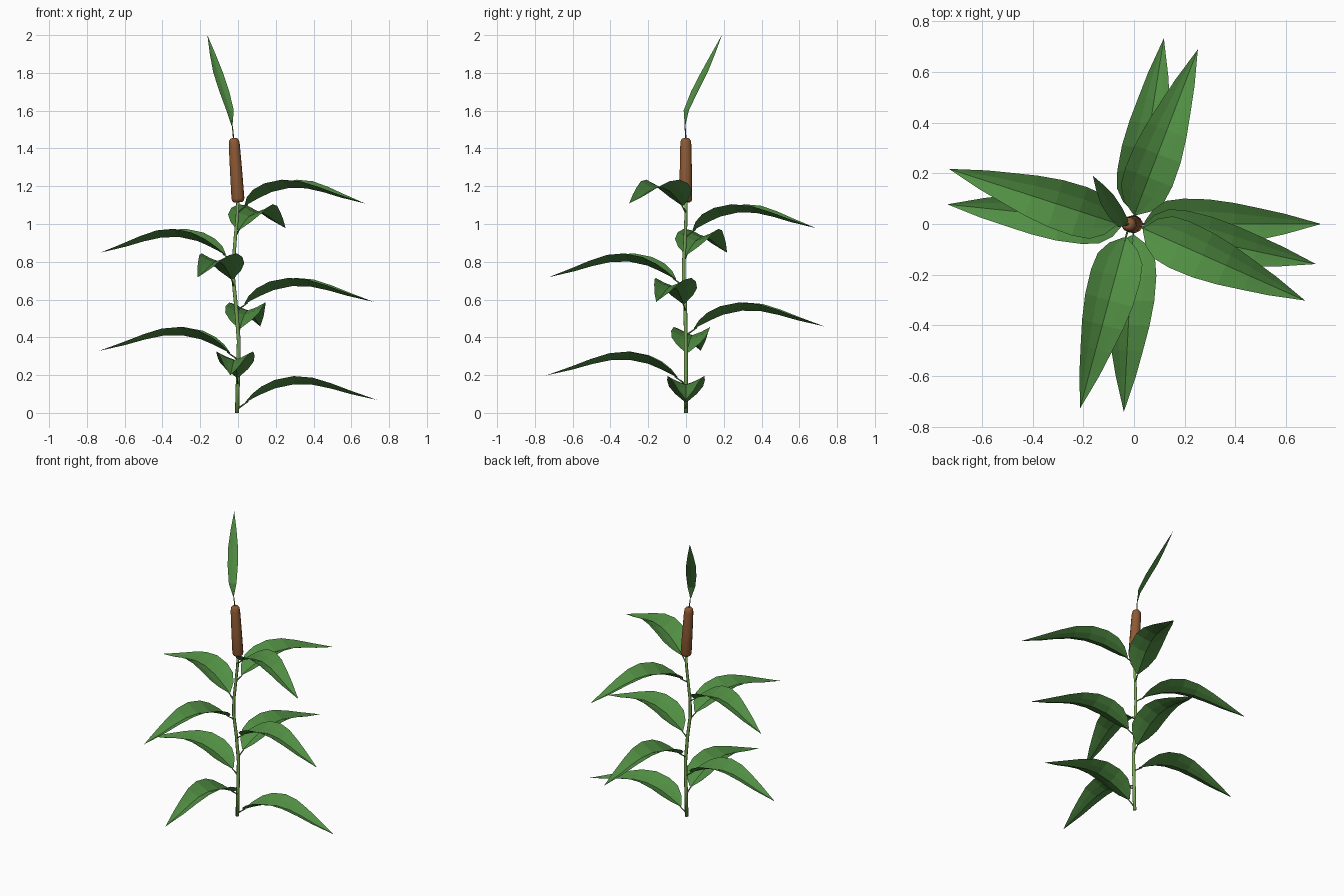
import bpy, bmesh, math
from mathutils import Vector

if "Cube" in bpy.data.objects:
    bpy.data.objects.remove(bpy.data.objects["Cube"])


def material(name, rgb):
    m = bpy.data.materials.new(name)
    m.diffuse_color = (*rgb, 1)
    m.use_nodes = True
    m.node_tree.nodes["Principled BSDF"].inputs["Base Color"].default_value = m.diffuse_color
    return m


LEAF = material("leaf green", (0.082, 0.27, 0.056))
STEM = material("stem green", (0.19, 0.38, 0.085))
BROWN = material("seed head brown", (0.27, 0.10, 0.033))


def finish(bm, name, mat, smooth=False):
    mesh = bpy.data.meshes.new(name)
    bm.to_mesh(mesh)
    bm.free()
    mesh.materials.append(mat)
    ob = bpy.data.objects.new(name, mesh)
    bpy.context.collection.objects.link(ob)
    for p in mesh.polygons:
        p.use_smooth = smooth
    return ob


def tube(name, path, radii, mat, sides=8, smooth=True):
    """Closed round tube through the path points, one radius per point."""
    bm = bmesh.new()
    pts = [Vector(p) for p in path]
    rings = []
    for i, (p, r) in enumerate(zip(pts, radii)):
        d = (pts[min(i + 1, len(pts) - 1)] - pts[max(i - 1, 0)]).normalized()
        u = d.cross(Vector((0.3, 1, 0.1))).normalized()
        v = d.cross(u)
        rings.append([bm.verts.new(p + r * (u * math.cos(a) + v * math.sin(a)))
                      for a in (2 * math.pi * k / sides for k in range(sides))])
    for a, b in zip(rings, rings[1:]):
        for k in range(sides):
            j = (k + 1) % sides
            bm.faces.new((a[k], a[j], b[j], b[k]))
    bm.faces.new(rings[0][::-1])
    bm.faces.new(rings[-1])
    bmesh.ops.recalc_face_normals(bm, faces=bm.faces)
    return finish(bm, name, mat, smooth)


def blade(name, stations, side, up, fold):
    """Folded leaf: stations are (midrib point, half width)."""
    bm = bmesh.new()
    rows = []
    for p, w in stations:
        rows.append([bm.verts.new(p + side * (w * t) + up * (fold * w * abs(t) ** 1.3))
                     for t in (-1, -0.5, 0, 0.5, 1)])
    for a, b in zip(rows, rows[1:]):
        for k in range(4):
            bm.faces.new((a[k], b[k], b[k + 1], a[k + 1]))
    bmesh.ops.remove_doubles(bm, verts=bm.verts, dist=1e-5)
    return finish(bm, name, LEAF)


# gently swaying stem
stem_path = [(-0.005, 0, 0), (0, 0, 0.2), (0.004, 0, 0.38), (-0.01, -0.004, 0.56),
             (-0.024, -0.013, 0.7), (-0.024, -0.012, 0.8), (-0.014, -0.004, 0.93),
             (-0.004, 0, 1.04), (0, 0, 1.14)]
tube("stem", stem_path, [0.0115 - 0.0004 * i for i in range(9)], STEM)


def stem_at(z):
    for a, b in zip(stem_path, stem_path[1:]):
        if z <= b[2]:
            return Vector(a).lerp(Vector(b), (z - a[2]) / (b[2] - a[2]))


# nine arching leaves spiralling up: (reach, half width, midrib height)
PROFILE = [(0.045, 0.008, 0.036), (0.08, 0.058, 0.055), (0.13, 0.091, 0.080),
           (0.20, 0.100, 0.110), (0.30, 0.097, 0.131), (0.40, 0.083, 0.129),
           (0.50, 0.062, 0.108), (0.60, 0.040, 0.080), (0.742, 0.0, 0.048)]
UP = Vector((0, 0, 1))
for i in range(9):
    ang = math.radians(-93 * i)
    out = Vector((math.cos(ang), math.sin(ang), 0))
    base = stem_at(0.02 + 0.13 * i)
    blade(f"leaf_{i + 1}", [(base + out * r + UP * z, w) for r, w, z in PROFILE],
          UP.cross(out), UP, 0.45)
    tube(f"leaf_stalk_{i + 1}", [base, base + out * 0.025 + UP * 0.018,
                                 base + out * 0.06 + UP * 0.042],
         [0.005, 0.004, 0.003], LEAF, 6)

# brown seed head with rounded ends
lo, hi = Vector((0.001, -0.001, 1.115)), Vector((-0.022, -0.001, 1.455))
head = [(0, 0.022), (0.02, 0.031), (0.06, 0.035), (0.5, 0.033), (0.9, 0.030),
        (0.96, 0.027), (0.99, 0.020), (1, 0.010)]
tube("seed_head", [lo.lerp(hi, t) for t, r in head], [r for t, r in head], BROWN, 12)

# thin neck and upright top leaf
neck = [Vector((-0.022, 0, 1.44)), Vector((-0.028, -0.004, 1.5)), Vector((-0.034, -0.005, 1.55))]
tube("top_stalk", neck, [0.004, 0.003, 0.002], LEAF, 6)
side = Vector((0.82, 0.57, 0))
top = [((-0.032, -0.005, 1.52), 0.003), ((-0.044, 0.004, 1.60), 0.024),
       ((-0.075, 0.049, 1.70), 0.032), ((-0.108, 0.100, 1.80), 0.031),
       ((-0.136, 0.146, 1.90), 0.018), ((-0.162, 0.19, 2.0), 0.0)]
blade("top_leaf", [(Vector(p), w) for p, w in top], side,
      Vector((0.5, -0.72, 0.48)), 0.15)
